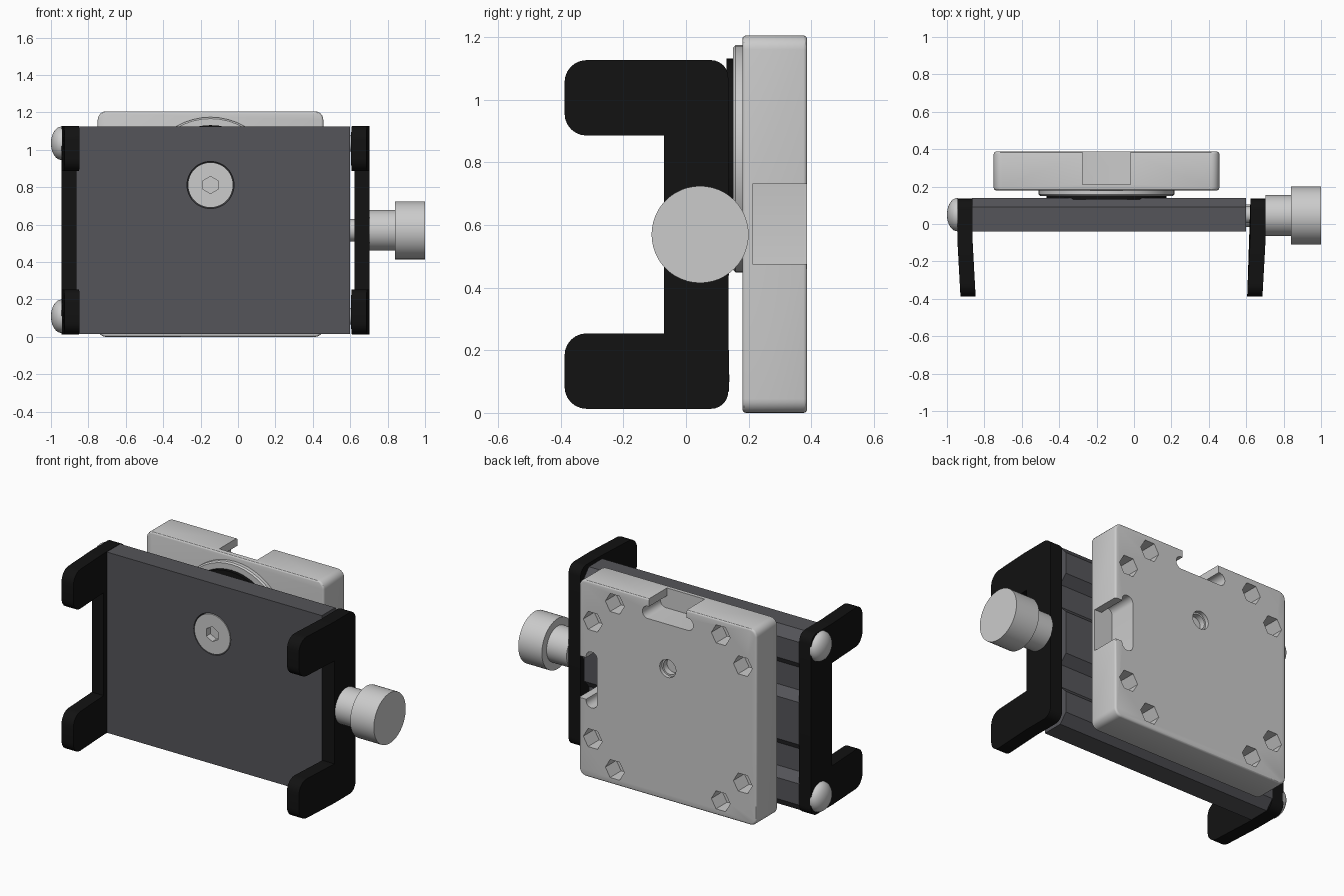
import bpy, bmesh
from math import sin, cos, pi, radians
from mathutils import Vector

if "Cube" in bpy.data.objects:
    bpy.data.objects.remove(bpy.data.objects["Cube"])


def material(name, rgb):
    m = bpy.data.materials.new(name)
    m.diffuse_color = (*rgb, 1)
    m.use_nodes = True
    m.node_tree.nodes["Principled BSDF"].inputs["Base Color"].default_value = m.diffuse_color
    return m


BLACK = material("black_plastic", (0.006, 0.006, 0.006))
DARK = material("dark_grey", (0.09, 0.09, 0.1))


def place(axis, a, b, t):
    return Vector((t, a, b)) if axis == 'X' else Vector((a, t, b))


def prism(bm, pts, axis, t0, t1):
    """Extrude a closed profile along an axis."""
    lo = [bm.verts.new(place(axis, a, b, t0)) for a, b in pts]
    hi = [bm.verts.new(place(axis, a, b, t1)) for a, b in pts]
    bm.faces.new(lo)
    bm.faces.new(hi[::-1])
    for i in range(len(pts)):
        j = (i + 1) % len(pts)
        bm.faces.new((lo[j], lo[i], hi[i], hi[j]))


def lathe(bm, prof, axis, ca, cb, n=48, turn=0.0):
    """Solid of revolution from (position along axis, radius) pairs."""
    rings = [[bm.verts.new(place(axis, ca + r * cos(turn + 2 * pi * i / n),
                                 cb + r * sin(turn + 2 * pi * i / n), t))
              for i in range(n)] for t, r in prof]
    bm.faces.new(rings[0])
    bm.faces.new(rings[-1][::-1])
    for p, q in zip(rings, rings[1:]):
        for i in range(n):
            j = (i + 1) % n
            bm.faces.new((p[j], p[i], q[i], q[j]))


def rounded(pts, n=6):
    """Round polygon corners given as (a, b, radius)."""
    out = []
    for i, (a, b, r) in enumerate(pts):
        c = Vector((a, b))
        if r == 0:
            out.append((a, b))
            continue
        p = c + (Vector(pts[i - 1][:2]) - c).normalized() * r
        q = c + (Vector(pts[(i + 1) % len(pts)][:2]) - c).normalized() * r
        o = p + q - c
        for k in range(n + 1):
            w = pi / 2 * k / n
            out.append(tuple(o + (p - o) * cos(w) + (q - o) * sin(w)))
    return out


def finish(name, bm, mat=None, cutter=None, bevel=0):
    bmesh.ops.recalc_face_normals(bm, faces=bm.faces[:])
    me = bpy.data.meshes.new(name)
    bm.to_mesh(me)
    bm.free()
    ob = bpy.data.objects.new(name, me)
    bpy.context.collection.objects.link(ob)
    if mat:
        me.materials.append(mat)
    bpy.ops.object.select_all(action='DESELECT')
    ob.select_set(True)
    bpy.context.view_layer.objects.active = ob
    if bevel:
        m = ob.modifiers.new("bevel", 'BEVEL')
        m.width, m.segments, m.limit_method = bevel, 3, 'ANGLE'
        bpy.ops.object.modifier_apply(modifier="bevel")
    if cutter:
        m = ob.modifiers.new("cut", 'BOOLEAN')
        m.operation, m.solver, m.object = 'DIFFERENCE', 'EXACT', cutter
        bpy.ops.object.modifier_apply(modifier="cut")
        bpy.data.objects.remove(cutter)
    bpy.ops.object.shade_smooth_by_angle(angle=radians(30))
    return ob


def revolve(name, prof, axis, ca, cb, mat=None, cutter=None):
    bm = bmesh.new()
    lathe(bm, prof, axis, ca, cb)
    return finish(name, bm, mat, cutter)


CX, CZ, SZ, MID = -0.147, 0.603, 0.812, 0.57

# Back plate: hex pockets, threaded centre hole, two T-shaped edge slots
bm = bmesh.new()
for sx in (-1, 1):
    for sz in (-1, 1):
        for dx, dz in ((0.36, 0.51), (0.51, 0.36)):
            lathe(bm, [(0.28, 0.064), (0.45, 0.064)], 'Y', CX + sx * dx, CZ + sz * dz, 6)
lathe(bm, [(0.32, 0.045), (0.365, 0.045), (0.365, 0.055), (0.45, 0.055)], 'Y', CX, SZ, 32)
slot = rounded([(-0.128, 0.7, 0), (-0.128, 0.555, 0), (-0.172, 0.555, 0.036), (-0.172, 0.48, 0.036),
                (0.172, 0.48, 0.036), (0.172, 0.555, 0.036), (0.128, 0.555, 0), (0.128, 0.7, 0)])
prism(bm, [(CX + a, CZ + b) for a, b in slot], 'Y', 0.212, 0.45)
prism(bm, [(CX + b, CZ + a) for a, b in slot], 'Y', 0.212, 0.45)
cut = finish("plate_cutter", bm)
cut.hide_render = True
bm = bmesh.new()
prism(bm, rounded([(CX + sx * 0.603, CZ + sz * 0.603, 0.045)
                   for sx, sz in ((-1, -1), (1, -1), (1, 1), (-1, 1))]), 'Y', 0.18, 0.387)
finish("back_plate", bm, cutter=cut, bevel=0.012)

# Stepped disc between back plate and holder
revolve("swivel_disc", [(0.19, 0.363), (0.158, 0.363), (0.15, 0.355), (0.15, 0.335)], 'Y', CX, SZ)
revolve("disc_pad", [(0.16, 0.32), (0.13, 0.32)], 'Y', CX, SZ, BLACK)

# Holder body: chamfered slab with two trapezoid channels along its back
bm = bmesh.new()
half = [(-0.04, 0.555), (0.09, 0.555), (0.138, 0.5), (0.138, 0.37),
        (0.09, 0.32), (0.09, 0.18), (0.138, 0.13)]
prof = [(y, MID + d) for y, d in half] + [(y, MID - d) for y, d in reversed(half)]
prism(bm, prof, 'X', -0.866, 0.598)
cb = bmesh.new()
lathe(cb, [(-0.1, 0.126), (-0.03, 0.126), (0.03, 0.07)], 'Y', CX, SZ)
cut = finish("screw_hole_cutter", cb)
cut.hide_render = True
finish("holder_body", bm, DARK, cut)

# Countersunk centre screw with hex socket
cb = bmesh.new()
lathe(cb, [(-0.1, 0.046), (0.0, 0.046)], 'Y', CX, SZ, 6, pi / 6)
cut = finish("socket_cutter", cb)
cut.hide_render = True
revolve("centre_screw", [(-0.04, 0.121), (-0.025, 0.121), (0.035, 0.055), (0.33, 0.045)],
        'Y', CX, SZ, None, cut)

# Clamp jaws: C profile with arms leaning inward
jaw = rounded([(0.135, MID - 0.557, 0.055), (0.135, MID + 0.557, 0.055),
               (-0.388, MID + 0.557, 0.07), (-0.388, MID + 0.316, 0.07),
               (-0.07, MID + 0.316, 0), (-0.07, MID - 0.316, 0),
               (-0.388, MID - 0.316, 0.07), (-0.388, MID - 0.557, 0.07)])
for name, x0, x1, lean in (("left_jaw", -0.945, -0.864, 1), ("right_jaw", 0.622, 0.704, -1)):
    bm = bmesh.new()
    prism(bm, jaw, 'X', x0, x1)
    bmesh.ops.bisect_plane(bm, geom=bm.verts[:] + bm.edges[:] + bm.faces[:],
                           plane_co=(0, -0.075, 0), plane_no=(0, 1, 0))
    for v in bm.verts:
        if v.co.y < -0.076:
            v.co.x += lean * 0.055 * (-0.075 - v.co.y)
    finish(name, bm, BLACK)

# Guide rods with domed heads
for name, z in (("lower", 0.11), ("upper", 1.035)):
    revolve(name + "_guide_rod", [(-0.93, 0.045), (0.63, 0.045)], 'X', 0.05, z)
    dome = [(-0.94, 0.089)] + [(-0.945 - 0.055 * sin(k * pi / 18), 0.089 * cos(k * pi / 18))
                               for k in range(9)]
    revolve(name + "_rod_head", dome, 'X', 0.05, z)

# Clamping screw and stepped knob
revolve("clamp_screw", [(-0.5, 0.06), (0.71, 0.06)], 'X', 0.045, MID)
revolve("knob", [(0.704, 0.109), (0.84, 0.109), (0.84, 0.155), (1.0, 0.155)], 'X', 0.045, MID)
